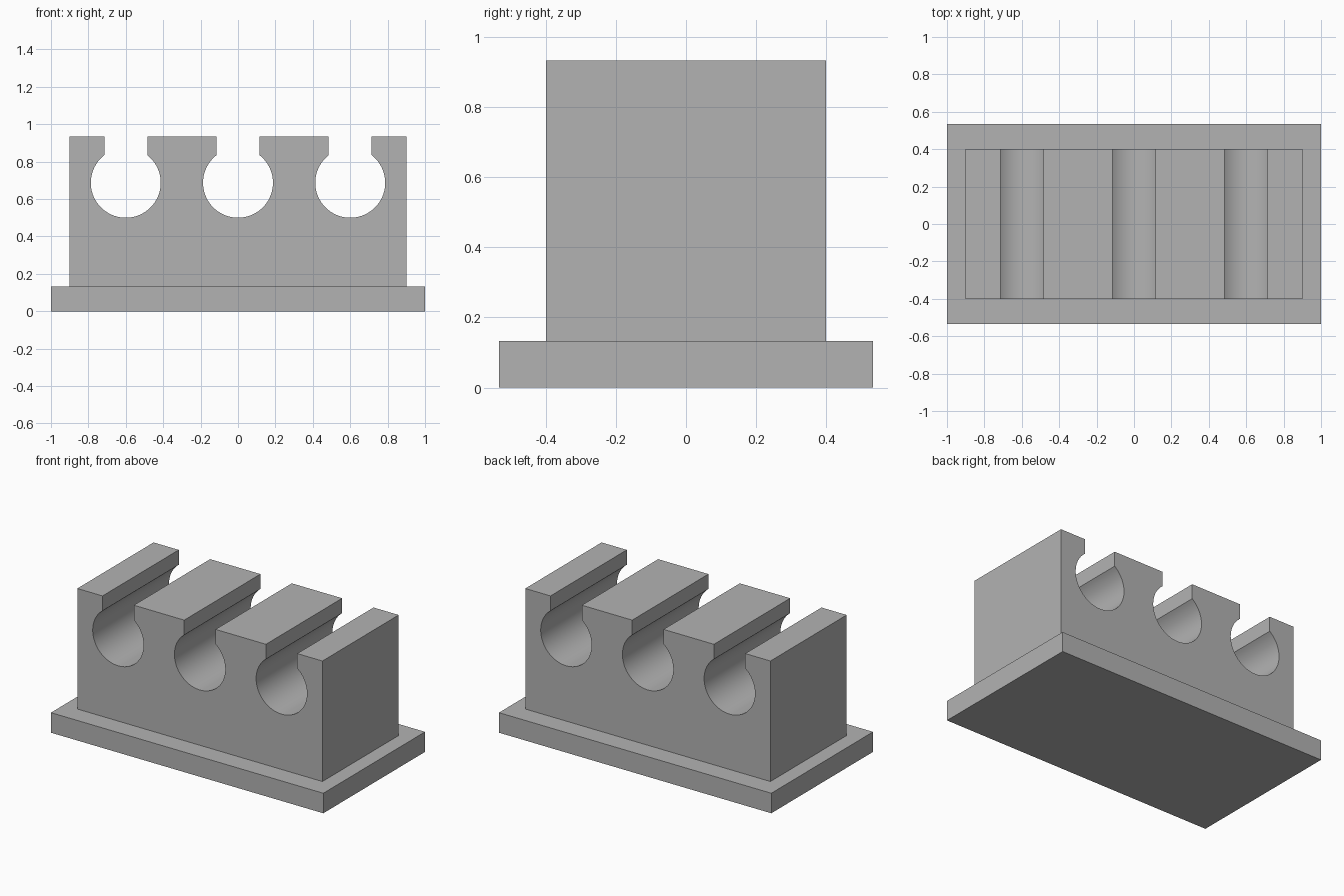
import bpy, bmesh, math

if "Cube" in bpy.data.objects:
    bpy.data.objects.remove(bpy.data.objects["Cube"])

grey = bpy.data.materials.new("plain_grey")
grey.diffuse_color = (0.45, 0.45, 0.45, 1)
grey.use_nodes = True
grey.node_tree.nodes["Principled BSDF"].inputs["Base Color"].default_value = grey.diffuse_color

BASE_TOP, TOP = 0.133, 0.933
RADIUS, HOLE_Z, SLOT = 0.187, 0.687, 0.115


def extrude_profile(name, points, depth):
    """Extrude an x/z outline along y, centred on y = 0."""
    bm = bmesh.new()
    face = bm.faces.new([bm.verts.new((x, -depth / 2, z)) for x, z in points])
    new = bmesh.ops.extrude_face_region(bm, geom=[face])["geom"]
    verts = [v for v in new if isinstance(v, bmesh.types.BMVert)]
    bmesh.ops.translate(bm, verts=verts, vec=(0, depth, 0))
    bmesh.ops.recalc_face_normals(bm, faces=bm.faces)
    mesh = bpy.data.meshes.new(name)
    bm.to_mesh(mesh)
    bm.free()
    mesh.materials.append(grey)
    obj = bpy.data.objects.new(name, mesh)
    bpy.context.collection.objects.link(obj)
    return obj


# Base plate
extrude_profile("base_plate", [(-1, 0), (1, 0), (1, BASE_TOP), (-1, BASE_TOP)], 1.067)

# Holder block: rectangle with three keyhole channels open at the top
outline = [(0.9, BASE_TOP), (0.9, TOP)]
start = math.acos(SLOT / RADIUS)
sweep = math.pi + 2 * start
STEPS = 56
for cx in (0.6, 0, -0.6):
    outline.append((cx + SLOT, TOP))
    for i in range(STEPS + 1):
        a = start - sweep * i / STEPS
        outline.append((cx + RADIUS * math.cos(a), HOLE_Z + RADIUS * math.sin(a)))
    outline.append((cx - SLOT, TOP))
outline += [(-0.9, TOP), (-0.9, BASE_TOP)]
block = extrude_profile("holder_block", outline, 0.8)

# Smooth channel walls, keep the corners sharp
bpy.context.view_layer.objects.active = block
block.select_set(True)
bpy.ops.object.shade_smooth_by_angle(angle=math.radians(30))
